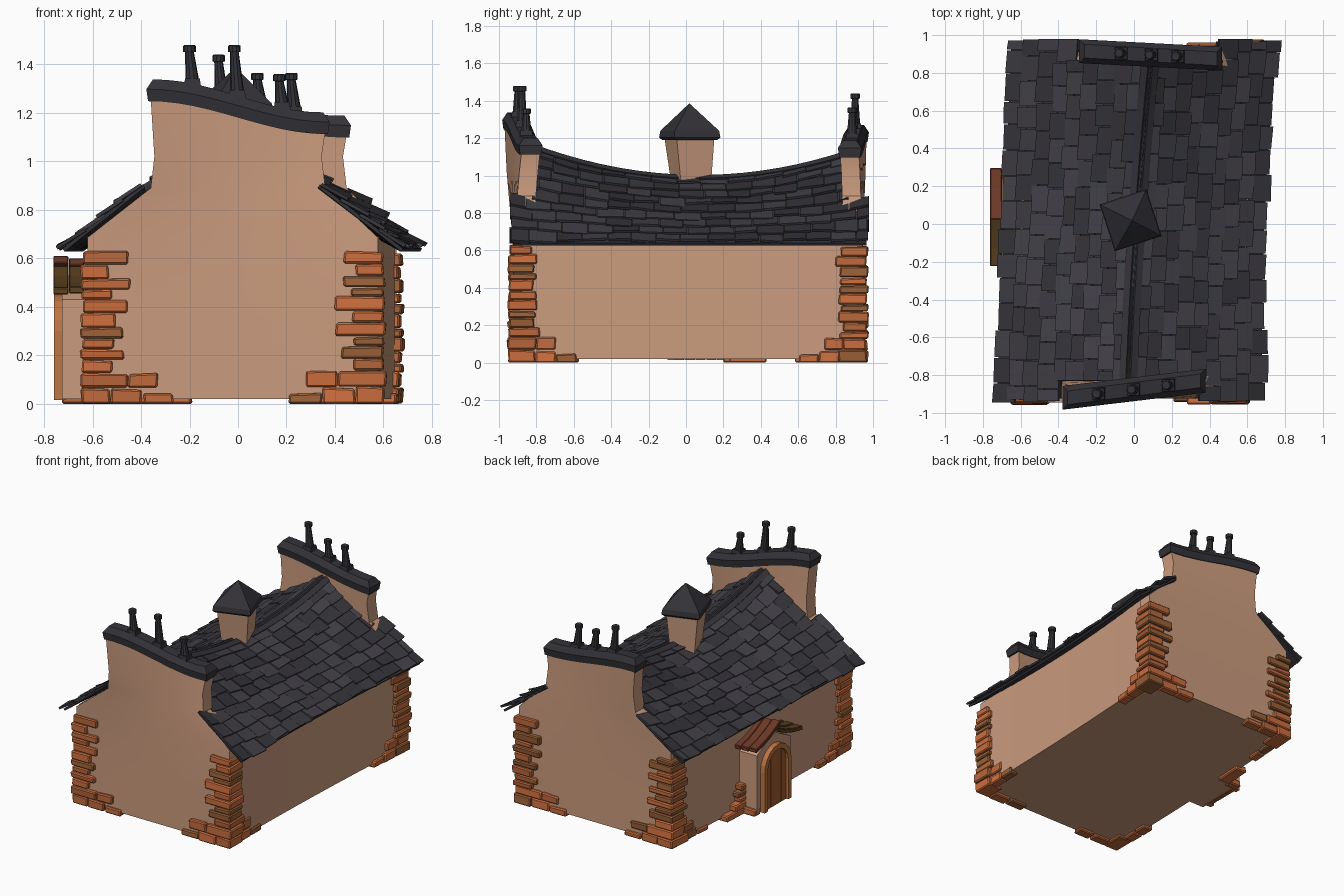
import bpy, bmesh, random
from math import sin, cos, pi, radians
from mathutils import Vector

if "Cube" in bpy.data.objects:
    bpy.data.objects.remove(bpy.data.objects["Cube"])

random.seed(4)
rnd = random.uniform


def mat(name, r, g, b):
    m = bpy.data.materials.new(name)
    m.diffuse_color = (r, g, b, 1)
    m.use_nodes = True
    m.node_tree.nodes["Principled BSDF"].inputs["Base Color"].default_value = m.diffuse_color
    return m


PLASTER = mat("plaster", .60, .33, .21)
SLATES = [mat("slate_%d" % i, c, c * .94, c * 1.15) for i, c in enumerate((.034, .044, .054))]
BRICKS = [mat("brick_orange", .62, .16, .05), mat("brick_rust", .5, .14, .045), mat("brick_brown", .33, .12, .04)]
WOODS = [mat("door_wood", .36, .11, .03), mat("frame_wood", .52, .18, .055),
         mat("red_wood", .15, .04, .02), mat("brown_wood", .11, .055, .015)]


def slab(bm, f, nu=1, nv=1, m=0):
    """Closed thick sheet; f(u, v, s) gives the point on side s (0 or 1)."""
    V = [[[bm.verts.new(f(i / nu, j / nv, s)) for j in range(nv + 1)] for i in range(nu + 1)] for s in (0, 1)]
    quads = []
    for i in range(nu):
        for S in V:
            quads += [(S[i][j], S[i + 1][j], S[i + 1][j + 1], S[i][j + 1]) for j in range(nv)]
        quads += [(V[0][i][j], V[0][i + 1][j], V[1][i + 1][j], V[1][i][j]) for j in (0, nv)]
    for j in range(nv):
        quads += [(V[0][i][j], V[0][i][j + 1], V[1][i][j + 1], V[1][i][j]) for i in (0, nu)]
    for q in quads:
        bm.faces.new(q).material_index = m


def lathe(bm, rings, sides, turn=0, m=0):
    """Loft of regular polygons; rings are (x, y, z, radius)."""
    R = [[bm.verts.new((x + r * cos(turn + 2 * pi * k / sides), y + r * sin(turn + 2 * pi * k / sides), z))
          for k in range(sides)] for x, y, z, r in rings]
    for a, b in zip(R, R[1:]):
        for k in range(sides):
            n = (k + 1) % sides
            bm.faces.new((a[k], a[n], b[n], b[k])).material_index = m
    bm.faces.new(R[0]).material_index = m
    bm.faces.new(R[-1]).material_index = m


def finish(bm, name, mats, bevel=0, smooth=False):
    bmesh.ops.recalc_face_normals(bm, faces=bm.faces[:])
    me = bpy.data.meshes.new(name)
    bm.to_mesh(me)
    bm.free()
    for m in mats:
        me.materials.append(m)
    if smooth:
        me.shade_smooth()
        me.set_sharp_from_angle(angle=radians(35))
    ob = bpy.data.objects.new(name, me)
    bpy.context.collection.objects.link(ob)
    if bevel:
        b = ob.modifiers.new("bevel", 'BEVEL')
        b.width = bevel
        b.segments = 1


def bend(y):
    return .04 * y + .018 * y * y


def lerp(a, b, t):
    return a + (b - a) * t


# long side walls, following the bend
bm = bmesh.new()


def wall(u, v, s):
    y = lerp(-.9, .92, u)
    return (bend(y) + lerp(-.6, .6, s), y, lerp(.02, .69, v))


slab(bm, wall, 16, 1)
finish(bm, "house_walls", [PLASTER], smooth=True)

# end gables rising into leaning chimney stacks, with slate caps and pots
ROWS = [(.6, .02, 0), (.6, .35, 0), (.6, .685, .1), (.36, .89, .5), (.345, 1.02, .75), (.36, 0, 1)]
ENDS = {  # outer y, outward sign, skew, stack centre x, cap height, cap swing, pots (x, top z)
    "front": (-.925, -1, .045, 0, 1.18, .068, [(-.2, 1.48), (-.015, 1.48), (.17, 1.36)]),
    "back": (.945, 1, -.02, .088, 1.14, .042, [(-.08, 1.44), (.08, 1.365), (.22, 1.365)])}
for name, (y0, sg, skew, sx, zc, dz, pots) in ENDS.items():
    def cap_z(w):
        return zc - dz * sin(w * pi / 2)

    def gable(u, v, s):
        w, r = 2 * u - 1, round(v * 5)
        half, z, t = ROWS[r]
        x = (bend(y0) if r < 3 else sx) + half * w
        y = y0 + skew * w * t - sg * .1 * s
        return (x, y, cap_z(w) + .01 if r == 5 else z)

    bm = bmesh.new()
    slab(bm, gable, 12, 5)
    finish(bm, name + "_gable", [PLASTER], smooth=True)

    def cap(half, z_lo, z_hi, d_lo, d_hi):
        def f(u, v, s):
            w = 2 * u - 1
            d = lerp(d_lo, d_hi, s)
            return (sx + (half - .06 + d) * w, y0 - sg * .05 + skew * w + d * (2 * v - 1),
                    cap_z(w) + lerp(z_lo, z_hi, s))
        return f

    bm = bmesh.new()
    slab(bm, cap(.375, 0, .05, .056, .063), 12)
    slab(bm, cap(.375, .05, .09, .063, .036), 12)
    finish(bm, name + "_chimney_cap", [SLATES[0]])

    bm = bmesh.new()
    for x, top in pots:
        w = (x - sx) / .36
        y, z = y0 - sg * .05 + skew * w, cap_z(w) + .075
        lathe(bm, [(x + .012, y, z, .05), (x + .012, y, z + .035, .043)], 4, pi / 4)
        lathe(bm, [(x + .012, y, z + .02, .029), (x, y, top - .03, .018), (x, y, top - .028, .026),
                   (x, y, top - .004, .026), (x, y, top, .02)], 10)
    finish(bm, name + "_chimney_pots", [SLATES[0]])


# roof surface: side -1/1, t from eave to ridge
def roof(side, t, y, lift=0):
    ridge_z = .985 + .21 * y * y - .03 * y
    eave_x = bend(y) + side * (.69 + .015 * y * y)
    ridge_x = bend(y) + .015 + .03 * y
    return Vector((lerp(eave_x, ridge_x, t) + side * .55 * lift, y, lerp(.64, ridge_z, t) + .83 * lift))


bm = bmesh.new()
for side in (-1, 1):
    slab(bm, lambda u, v, s: roof(side, .48 * v, lerp(-.925, .965, u), -.015 * s), 18)
    slab(bm, lambda u, v, s: roof(side, lerp(.48, 1, v), lerp(-.83, .88, u), -.015 * s), 18)
finish(bm, "roof_deck", [SLATES[0]])

# overlapping slates
bm = bmesh.new()
N, W = 9, .137
for side in (-1, 1):
    for i in range(N):
        y = -.94 - rnd(.02, .07) * (1 + i % 2)
        while y < .96:
            ya, yb = max(y, -.94 + rnd(-.008, .008)), min(y + W * rnd(.85, 1.1), .975 + rnd(-.008, .008))
            y = yb
            if i >= 4:  # keep clear of the stacks
                ya, yb = max(ya, -.83), min(yb, .87)
            if yb - ya < .02:
                continue
            t0, t1 = i / N + rnd(-.022, .012), min((i + 1.25) / N, 1.01)
            low, tw = rnd(.018, .032), rnd(-.012, .012)
            slab(bm, lambda u, v, s: roof(side, lerp(t0 + tw * u, t1, v), lerp(ya + .002, yb - .002, u),
                                          lerp(low + tw * .5 * u, .008, v) - .014 * s), m=random.randrange(3))
finish(bm, "roof_slates", SLATES)

# ridge boards
bm = bmesh.new()
for side in (-1, 1):
    slab(bm, lambda u, v, s: roof(side, lerp(.95, 1, v), lerp(-.83, .88, u), .024 - .012 * s), 18)
finish(bm, "roof_ridge", [SLATES[0]])

# central turret
bm = bmesh.new()
lathe(bm, [(-.02, .03, .9, .112), (-.018, .018, 1.205, .15)], 4, radians(-27))
finish(bm, "turret_body", [PLASTER])
bm = bmesh.new()
lathe(bm, [(-.018, .02, 1.19, .165), (-.018, .02, 1.205, .184), (-.018, .02, 1.24, .176),
           (-.01, .018, 1.385, .002)], 4, radians(-27))
finish(bm, "turret_roof", [SLATES[0]])


# corner stones
def stone(bm, x0, x1, y0, y1, z0, z1):
    j = [rnd(-.006, .006) for _ in range(4)]
    slab(bm, lambda u, v, s: (lerp(x0, x1, u) + bend(lerp(y0, y1, v)) + j[0] * s, lerp(y0, y1, v) + j[1] * s,
                              lerp(z0, z1, s) + s * (j[2] * u + j[3] * v)), m=random.randrange(3))


bm = bmesh.new()
for sx in (-1, 1):
    for sy, cy in ((-1, -.925), (1, .945)):
        z, k = 0, 0
        while z < .62:
            h = rnd(.058, .07) if k < 2 else rnd(.036, .062)
            top = min(z + h, .65)
            p = rnd(.016, .032)
            a, b = (rnd(.14, .19), rnd(.1, .13)) if k % 2 else (rnd(.09, .12), rnd(.12, .15))
            stone(bm, sx * (.6 + p), sx * (.6 - a), cy + sy * p, cy - sy * b, z + .001, top - .002)
            # spreading footing stones along both walls
            for n in range(max(0, 2 - k)):
                d0, d1 = .14 * n, .14 * (n + 1) - rnd(0, .02)
                zt = top - .02 * n - rnd(0, .008)
                stone(bm, sx * (.6 - a - d0), sx * (.6 - a - d1), cy + sy * rnd(.012, .028), cy - sy * .05, z, zt)
                stone(bm, sx * (.6 + rnd(.012, .028)), sx * .55, cy - sy * (b + d0 * .8), cy - sy * (b + d1 * .8), z, zt)
            z, k = top, k + 1
# small stones beside the porch
for y0, y1, z0, z1 in ((.23, .43, 0, .04), (.23, .34, .04, .09), (.23, .29, .09, .13), (.23, .31, .13, .17),
                       (.23, .28, .17, .21)):
    stone(bm, -.65, -.56, y0, y1, z0, z1 - .002)
stone(bm, -.735, -.64, .2, .26, 0, .05)
finish(bm, "corner_stones", BRICKS, bevel=.007)

# porch on the left side
PY = .05
bm = bmesh.new()
slab(bm, lambda u, v, s: (lerp(-.725, -.55, s), PY + .19 * (2 * u - 1),
                          lerp(.02, .43 + .1 * (1 - abs(2 * u - 1)), v)), 2)
finish(bm, "porch_walls", [PLASTER])


# arched door and frame
def arch(r_in, r_out, x0, x1):
    def f(u, v, s):
        r, k = lerp(r_in, r_out, v), round(u * 12)
        if k in (0, 12):
            return (lerp(x0, x1, s), PY + (-r if k == 0 else r), .015)
        a = pi - pi * (k - 1) / 10
        return (lerp(x0, x1, s), PY + r * cos(a), .3 + r * sin(a))
    return f


bm = bmesh.new()
slab(bm, arch(.115, .15, -.76, -.71), 12, 1, 1)
for k in range(4):  # door planks, trimmed to the arch
    ya, yb = -.117 + .0585 * k, -.117 + .0585 * (k + 1) - .003
    slab(bm, lambda u, v, s: (-.742 + .03 * s, PY + lerp(ya, yb, u),
                              lerp(.015, .3 + max(0, .117 ** 2 - lerp(ya, yb, u) ** 2) ** .5, v)), 3, 1, 0)
finish(bm, "porch_door", WOODS)

# porch roof planks
bm = bmesh.new()
for side, m, ztop, zlow in ((-1, 3, .545, .455), (1, 2, .575, .47)):
    for k in range(3):
        x0 = -.762 + .065 * k
        o, q = rnd(-.015, .015), rnd(-.008, .008)
        slab(bm, lambda u, v, s: (lerp(x0, x0 + .062, u), PY - .01 + side * lerp(-.015, .25 + o, v),
                                  lerp(ztop + q, zlow + q, v) + .028 * s + .015 * sin(v * pi) * -1), 1, 3, m)
finish(bm, "porch_roof", WOODS, bevel=.004)
